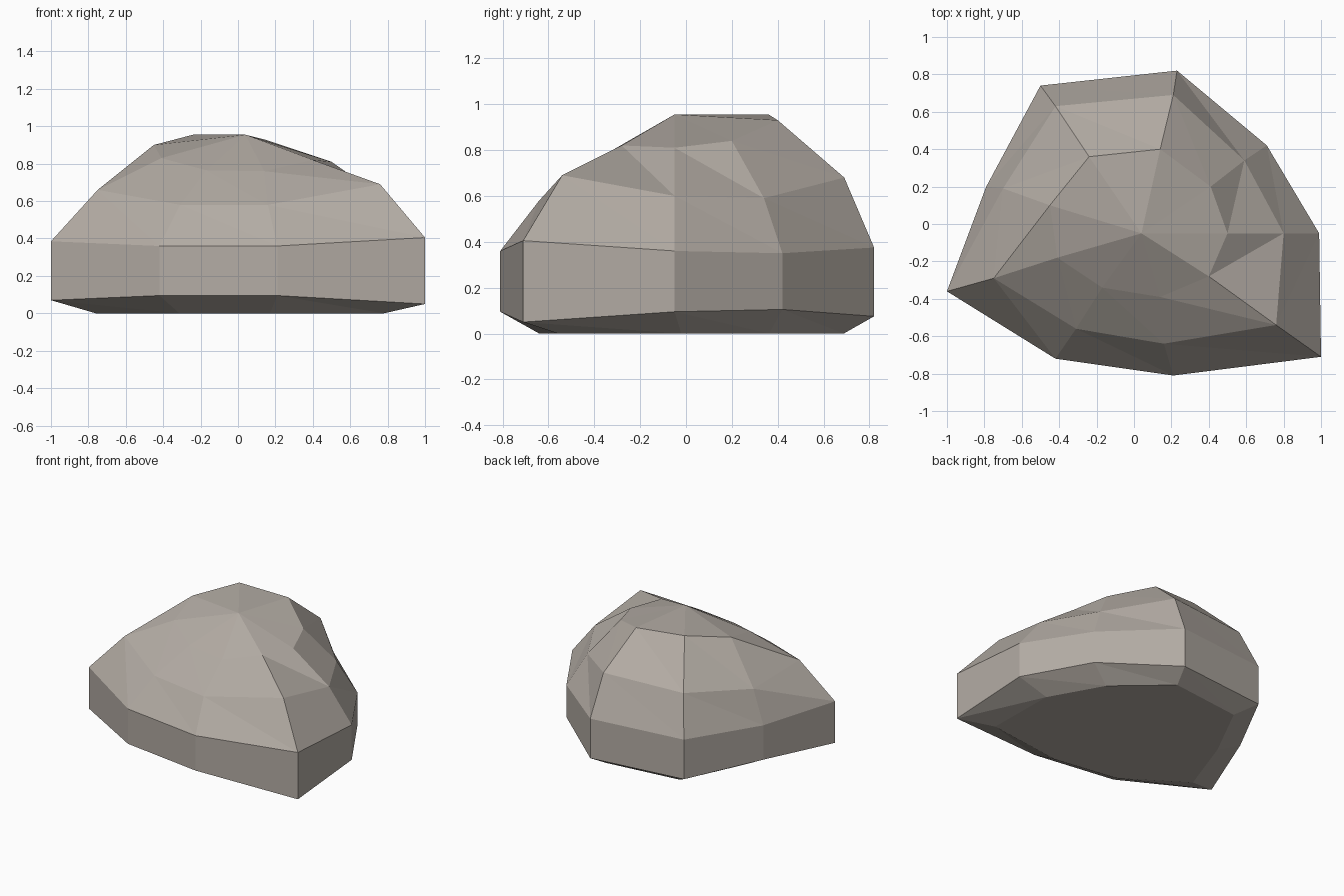
import bpy
import bmesh

default_cube = bpy.data.objects.get("Cube")
if default_cube:
    bpy.data.objects.remove(default_cube, do_unlink=True)

# Warm grey stone
stone = bpy.data.materials.new("warm_grey_stone")
stone.use_nodes = True
colour = (0.45, 0.41, 0.37, 1.0)
stone.diffuse_color = colour
shader = stone.node_tree.nodes["Principled BSDF"]
shader.inputs["Base Color"].default_value = colour
shader.inputs["Roughness"].default_value = 0.9

# Cross-sections of the boulder, counter-clockwise from the front left corner
girdle = [(1, -.71), (.99, -.05), (.71, .42), (.23, .82), (-.5, .74),
          (-.79, .2), (-1, -.36), (-.42, -.72), (.21, -.81)]
girdle_low = [.05, .095, .105, .075, .08, .1, .07, .095, .095]
girdle_high = [.405, .36, .35, .375, .38, .36, .385, .36, .36]
shoulder = [(.76, -.54, .69), (.8, -.05, .6), (.59, .34, .59),
            (.21, .69, .68), (-.42, .63, .67), (-.7, .19, .61),
            (-.75, -.29, .66), (-.31, -.56, .58), (.16, -.64, .58)]
crown = [(.4, -.28, .82), (.5, -.05, .81), (.41, .2, .84),
         (.14, .4, .93), (-.24, .36, .955), (-.45, .1, .9),
         (-.41, -.18, .83), (-.17, -.34, .765), (.14, -.39, .76)]
peak = (.04, -.05, .955)


def at_heights(outline, heights):
    return [(x, y, z) for (x, y), z in zip(outline, heights)]


def add_ring(bm, points):
    return [bm.verts.new(p) for p in points]


def bridge(bm, lower, upper):
    """Join two rings with a chiselled band of triangles."""
    count = len(lower)
    for i in range(count):
        j = (i + 1) % count
        bm.faces.new((lower[i], lower[j], upper[i]))
        bm.faces.new((lower[j], upper[j], upper[i]))


# Stack the rings: chamfered foot, upright girdle, shoulder and crown
foot = [(x * .77 + .01, y * .815 + .02, 0) for x, y in girdle]
sections = [foot, at_heights(girdle, girdle_low),
            at_heights(girdle, girdle_high), shoulder, crown]

bm = bmesh.new()
rings = [add_ring(bm, section) for section in sections]
for lower, upper in zip(rings, rings[1:]):
    bridge(bm, lower, upper)

# Close the top with a fan and the underside with one flat face
tip = bm.verts.new(peak)
top = rings[-1]
for a, b in zip(top, top[1:] + top[:1]):
    bm.faces.new((a, b, tip))
bm.faces.new(list(reversed(rings[0])))
bmesh.ops.recalc_face_normals(bm, faces=bm.faces)

mesh = bpy.data.meshes.new("boulder")
bm.to_mesh(mesh)
bm.free()
mesh.materials.append(stone)
boulder = bpy.data.objects.new("boulder", mesh)
bpy.context.collection.objects.link(boulder)
